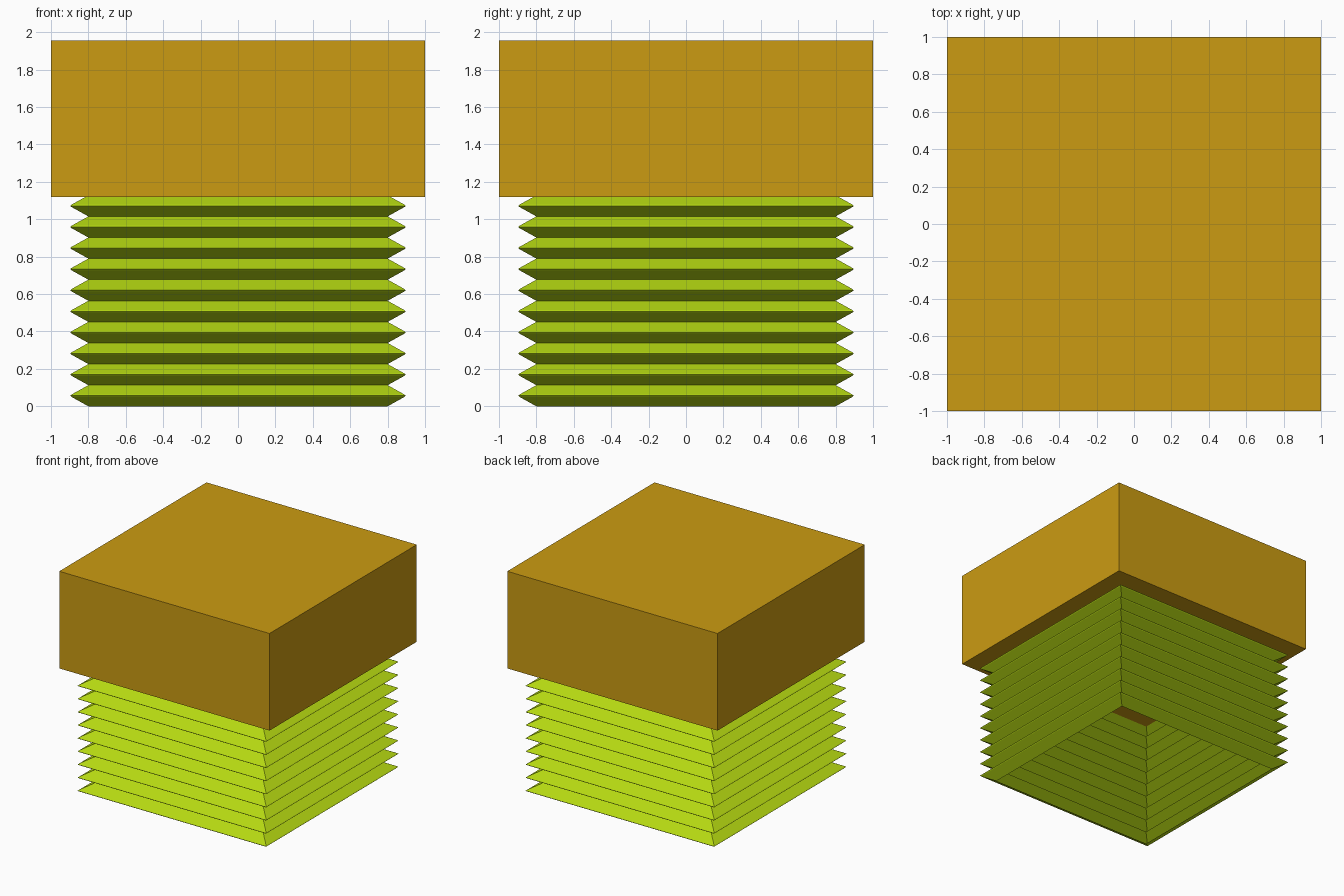
import bpy, bmesh

if "Cube" in bpy.data.objects:
    bpy.data.objects.remove(bpy.data.objects["Cube"])


def material(name, color):
    m = bpy.data.materials.new(name)
    m.diffuse_color = color
    m.use_nodes = True
    m.node_tree.nodes["Principled BSDF"].inputs["Base Color"].default_value = m.diffuse_color
    return m


def make_object(name, bm, mat):
    me = bpy.data.meshes.new(name)
    bm.to_mesh(me)
    bm.free()
    me.materials.append(mat)
    ob = bpy.data.objects.new(name, me)
    bpy.context.collection.objects.link(ob)
    return ob


ochre = material("ochre", (0.60, 0.33, 0.006, 1))
lime = material("lime", (0.47, 0.70, 0.006, 1))

# Solid top block
Z0, Z1 = 1.12, 1.955
bm = bmesh.new()
bmesh.ops.create_cube(bm, size=1)
for v in bm.verts:
    v.co = (v.co.x * 2, v.co.y * 2, Z0 + (v.co.z + 0.5) * (Z1 - Z0))
make_object("top_block", bm, ochre)

# Square bellows: open thin sheet, sharp valleys and blunted fold tips
PLEATS, PITCH = 10, 0.1128
fold = [(0.80, 0.0), (0.89, 0.050), (0.897, 0.0564), (0.89, 0.0628)]
profile = [(r, z + i * PITCH) for i in range(PLEATS) for r, z in fold]
profile.append((0.80, PLEATS * PITCH))

bm = bmesh.new()
corners = [(-1, -1), (1, -1), (1, 1), (-1, 1)]
rings = [[bm.verts.new((sx * r, sy * r, z)) for sx, sy in corners]
         for r, z in profile]
for low, high in zip(rings, rings[1:]):
    for k in range(4):
        n = (k + 1) % 4
        bm.faces.new((low[k], low[n], high[n], high[k]))
make_object("bellows", bm, lime)
